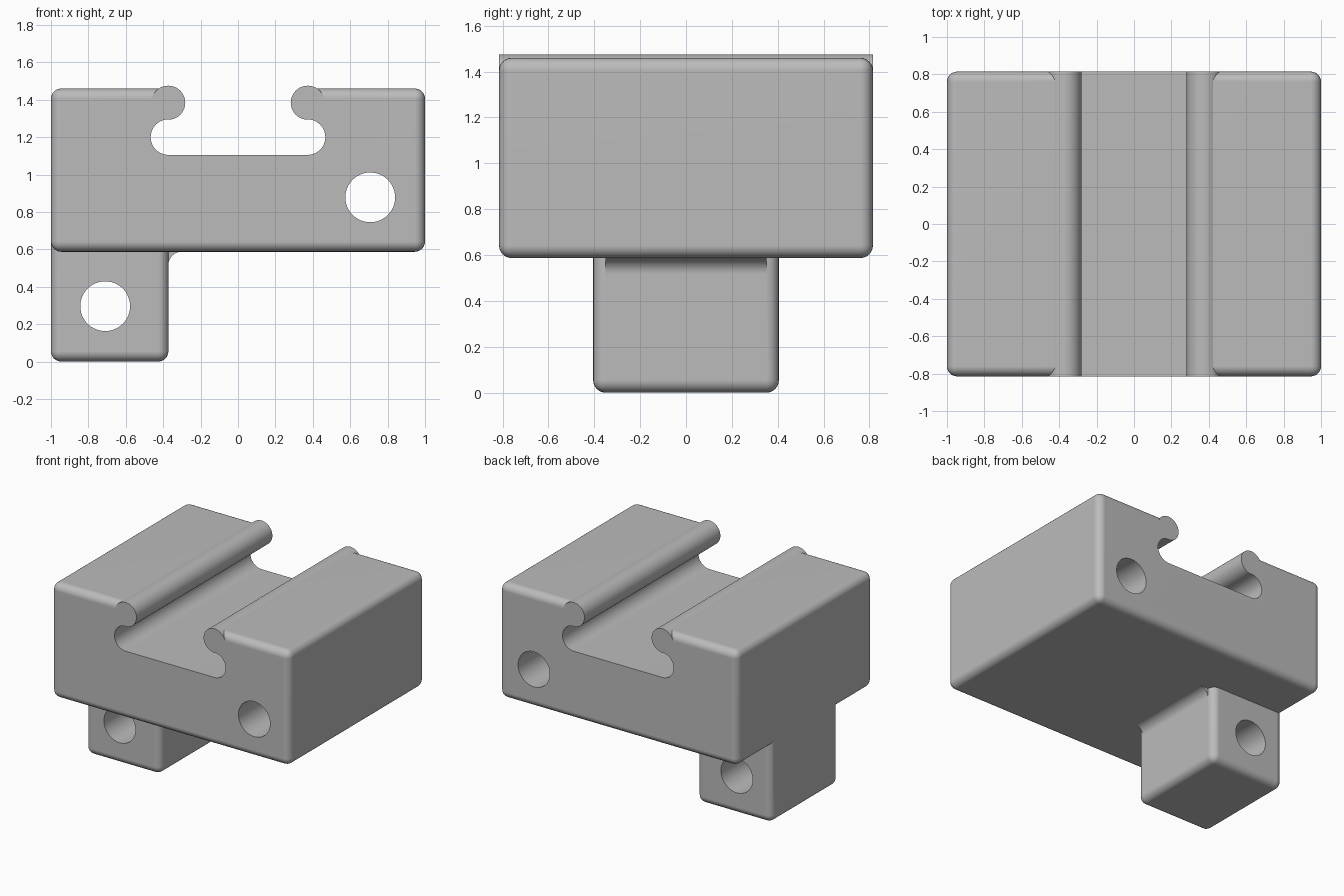
import bpy, bmesh
from math import sin, cos, pi, radians

cube = bpy.data.objects.get("Cube")
if cube:
    bpy.data.objects.remove(cube, do_unlink=True)

grey = bpy.data.materials.new("plain grey")
grey.use_nodes = True
colour = (0.5, 0.5, 0.5, 1)
grey.diffuse_color = colour
grey.node_tree.nodes["Principled BSDF"].inputs["Base Color"].default_value = colour

HALF = 0.815      # half depth of the body
STEM = 0.405      # half depth of the stem
ROUND = 0.055     # edge rounding


def finish(name, bm):
    bmesh.ops.recalc_face_normals(bm, faces=bm.faces)
    mesh = bpy.data.meshes.new(name)
    bm.to_mesh(mesh)
    bm.free()
    mesh.materials.append(grey)
    ob = bpy.data.objects.new(name, mesh)
    bpy.context.collection.objects.link(ob)
    return ob


def rounded_box(name, x0, x1, half, z0, z1):
    bm = bmesh.new()
    bmesh.ops.create_cube(bm, size=1)
    for v in bm.verts:
        v.co.x = x0 if v.co.x < 0 else x1
        v.co.y *= 2 * half
        v.co.z = z0 if v.co.z < 0 else z1
    bmesh.ops.bevel(bm, geom=bm.edges[:], offset=ROUND, segments=6,
                    profile=0.5, affect='EDGES')
    return finish(name, bm)


def extrude(name, points, half):
    """Extrude an x-z outline along y."""
    bm = bmesh.new()
    face = bm.faces.new([bm.verts.new((x, -half, z)) for x, z in points])
    new = bmesh.ops.extrude_face_region(bm, geom=[face])["geom"]
    bmesh.ops.translate(bm, vec=(0, 2 * half, 0),
                        verts=[g for g in new if isinstance(g, bmesh.types.BMVert)])
    return finish(name, bm)


def arc(cx, cz, r, a0, a1, n):
    return [(cx + r * cos(radians(a0 + (a1 - a0) * i / n)),
             cz + r * sin(radians(a0 + (a1 - a0) * i / n))) for i in range(n + 1)]


def combine(target, tool, operation):
    mod = target.modifiers.new(operation.title(), 'BOOLEAN')
    mod.operation = operation
    mod.solver = 'EXACT'
    mod.object = tool
    bpy.context.view_layer.objects.active = target
    bpy.ops.object.modifier_apply(modifier=mod.name)
    bpy.data.objects.remove(tool, do_unlink=True)


# Main body with a rounded undercut slot
body = rounded_box("slotted_mount", -1, 1, HALF, 0.587, 1.46)
left_end = arc(-0.372, 1.2, 0.095, 270, 90, 20)
right_end = [(-x, z) for x, z in reversed(left_end)]
slot = left_end + [(-0.372, 1.7), (0.372, 1.7)] + right_end
combine(body, extrude("slot_cutter", slot, 1), 'DIFFERENCE')

# Round lips along both sides of the slot
for side in (-1, 1):
    lip = arc(side * 0.373, 1.384, 0.091, 0, 360, 48)[:-1]
    combine(body, extrude("lip", lip, HALF), 'UNION')

# Stem below, flush with the right side, and its fillet
stem = rounded_box("stem", -1, -0.372, STEM, 0, 0.75)
combine(body, stem, 'UNION')
fillet = [(-0.42, 0.62), (-0.42, 0.517)] + arc(-0.302, 0.517, 0.07, 180, 90, 10) + [(-0.302, 0.62)]
combine(body, extrude("fillet", fillet, STEM - ROUND), 'UNION')

# Cross holes through body and stem
for x, z in ((0.707, 0.878), (-0.71, 0.296)):
    hole = arc(x, z, 0.133, 0, 360, 64)[:-1]
    combine(body, extrude("hole_cutter", hole, 1), 'DIFFERENCE')

# Smooth rounds, crisp flats
bpy.ops.object.select_all(action='DESELECT')
body.select_set(True)
bpy.context.view_layer.objects.active = body
bpy.ops.object.shade_smooth_by_angle(angle=radians(30))
weighted = body.modifiers.new("Weighted Normal", 'WEIGHTED_NORMAL')
weighted.keep_sharp = True
